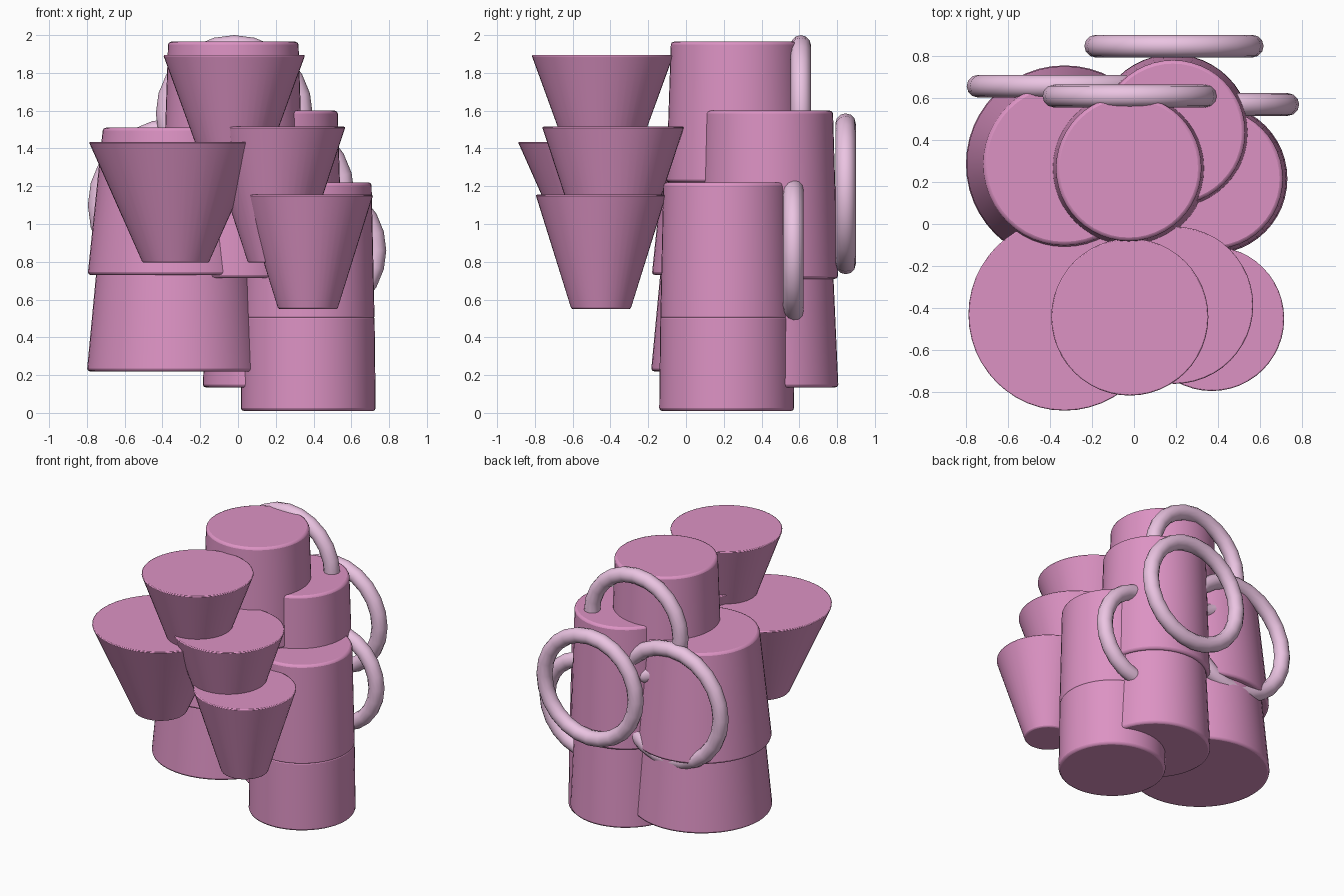
import bpy, math

if "Cube" in bpy.data.objects:
    bpy.data.objects.remove(bpy.data.objects["Cube"])

def material(name, color):
    m = bpy.data.materials.new(name)
    m.diffuse_color = color
    m.use_nodes = True
    m.node_tree.nodes["Principled BSDF"].inputs["Base Color"].default_value = m.diffuse_color
    return m

PINK = material("pink", (0.72, 0.29, 0.55, 1))
PALE = material("pale_pink", (0.83, 0.55, 0.76, 1))

def finish(name, mat):
    ob = bpy.context.object
    ob.name = name
    ob.data.materials.append(mat)
    return ob

# Tapered round solid with softened rims
def taper(name, x, y, z0, z1, r0, r1, bevel):
    bpy.ops.mesh.primitive_cone_add(vertices=48, radius1=r0, radius2=r1,
                                    depth=z1 - z0, location=(x, y, (z0 + z1) / 2))
    ob = finish(name, PINK)
    b = ob.modifiers.new("soft_rim", "BEVEL")
    b.width, b.segments = bevel, 2
    b.limit_method, b.angle_limit = "ANGLE", math.radians(40)
    bpy.ops.object.shade_smooth_by_angle(angle=math.radians(40))

# Upright ring facing front/back
def ring(name, x, y, z, outer, tube=0.054):
    bpy.ops.mesh.primitive_torus_add(major_segments=24, minor_segments=12,
                                     major_radius=outer - tube, minor_radius=tube,
                                     location=(x, y, z), rotation=(math.pi / 2, 0, 0))
    finish(name, PALE)
    bpy.ops.object.shade_smooth()

# Each unit: body centre, (bottom, split, top) heights, (base, waist, lower rim, top) radii,
# cone (x, y, z0, z1, r0, r1), ring (x, y, z, outer radius)
units = {
    "left": ((-0.33, 0.285), (0.22, 0.73, 1.51), (0.47, 0.42, 0.466, 0.385),
             (-0.33, -0.43, 0.795, 1.435, 0.175, 0.46), (-0.335, 0.655, 1.10, 0.46)),
    "upper": ((-0.025, 0.265), (0.715, 1.22, 1.965), (0.375, 0.36, 0.37, 0.345),
              (-0.02, -0.442, 1.22, 1.895, 0.13, 0.376), (-0.02, 0.608, 1.585, 0.415)),
    "rear": ((0.185, 0.435), (0.135, 0.71, 1.60), (0.372, 0.345, 0.37, 0.343),
             (0.193, -0.386, 0.795, 1.515, 0.14, 0.376), (0.19, 0.845, 1.16, 0.426)),
    "right": ((0.372, 0.215), (0.01, 0.495, 1.22), (0.357, 0.351, 0.351, 0.335),
              (0.37, -0.45, 0.55, 1.155, 0.157, 0.346), (0.397, 0.568, 0.86, 0.388)),
}

for name, (c, (z0, z1, z2), (ra, rb, rc, rd), cone, loop) in units.items():
    taper(name + "_lower_body", *c, z0, z1 + 0.02, ra, rb, 0.016)
    taper(name + "_upper_body", *c, z1, z2, rc, rd, 0.016)
    taper(name + "_front_cone", *cone, 0.008)
    ring(name + "_back_ring", *loop)
